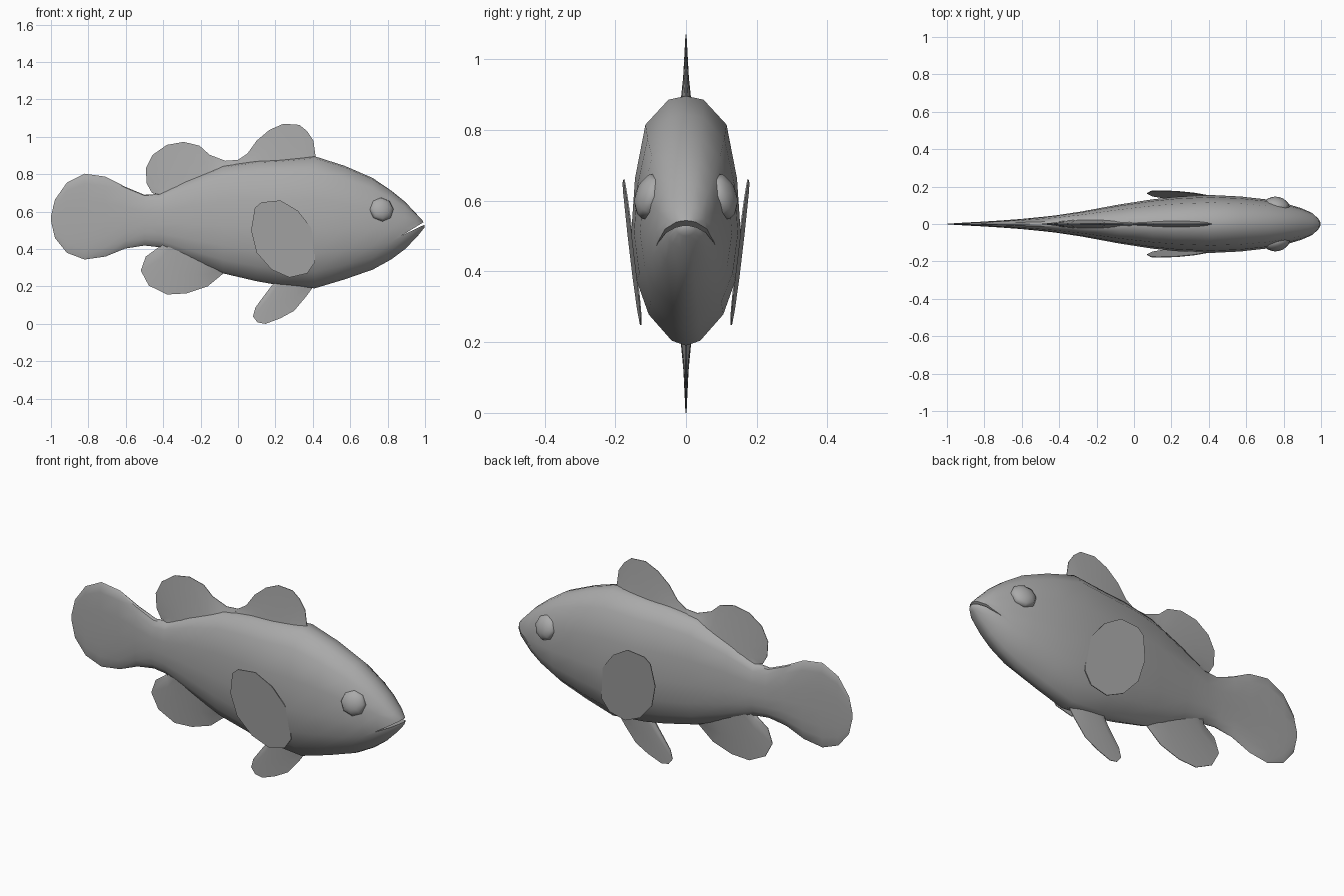
import bpy, bmesh, math
from mathutils import Vector

if "Cube" in bpy.data.objects:
    bpy.data.objects.remove(bpy.data.objects["Cube"])

grey = bpy.data.materials.new("fish grey")
grey.diffuse_color = (0.4, 0.4, 0.4, 1)
grey.use_nodes = True
grey.node_tree.nodes["Principled BSDF"].inputs["Base Color"].default_value = grey.diffuse_color


def finish(name, bm, angle=40):
    bmesh.ops.recalc_face_normals(bm, faces=bm.faces)
    me = bpy.data.meshes.new(name)
    bm.to_mesh(me)
    bm.free()
    me.materials.append(grey)
    ob = bpy.data.objects.new(name, me)
    bpy.context.collection.objects.link(ob)
    smooth(ob, angle)
    return ob


def smooth(ob, angle):
    bpy.ops.object.select_all(action='DESELECT')
    ob.select_set(True)
    bpy.context.view_layer.objects.active = ob
    bpy.ops.object.shade_smooth_by_angle(angle=math.radians(angle))


# Body and tail: one cross-section lofted along x (x, top, bottom, half width)
stations = [
    (-1.0, .575, .55, .001), (-.979, .664, .46, .003), (-.915, .755, .38, .007),
    (-.82, .803, .344, .012), (-.708, .787, .36, .019), (-.603, .733, .403, .027),
    (-.5, .69, .419, .037), (-.42, .695, .41, .046), (-.28, .765, .35, .067),
    (-.08, .845, .27, .104), (.1, .872, .228, .132), (.22, .878, .207, .145),
    (.41, .896, .19, .155), (.57, .845, .238, .147), (.72, .78, .29, .13),
    (.82, .712, .345, .107), (.893, .653, .40, .085), (.955, .587, .463, .058),
    (.985, .555, .50, .03), (.996, .535, .514, .010),
]
section = [(0, 1), (.32, .97), (.74, .77), (.93, .34), (1, -.11),
           (.9, -.48), (.68, -.75), (.26, -.96), (0, -1)]
section += [(-y, z) for y, z in section[-2:0:-1]]
bm = bmesh.new()
rings = []
for x, top, bot, w in stations:
    mid, h = (top + bot) / 2, (top - bot) / 2
    rings.append([bm.verts.new((x, y * w, mid + z * h)) for y, z in section])
n = len(section)
for a, b in zip(rings, rings[1:]):
    for i in range(n):
        j = (i + 1) % n
        bm.faces.new((a[i], a[j], b[j], b[i]))
bm.faces.new(rings[0])
bm.faces.new(rings[-1][::-1])
body = finish("body", bm)

# Mouth: slanted wedge cut from the snout
bm = bmesh.new()
outline = [(.875, .472), (1.03, .546), (1.03, .567)]
sides = [[bm.verts.new((x, y, z)) for x, z in outline] for y in (-.2, .2)]
bm.faces.new(sides[0])
bm.faces.new(sides[1])
for i in range(3):
    j = (i + 1) % 3
    bm.faces.new((sides[0][i], sides[0][j], sides[1][j], sides[1][i]))
cutter = finish("mouth_cutter", bm)
cutter.hide_render = True
cut = body.modifiers.new("mouth", 'BOOLEAN')
cut.operation, cut.object, cut.solver = 'DIFFERENCE', cutter, 'EXACT'
deps = bpy.context.evaluated_depsgraph_get()
body.data = bpy.data.meshes.new_from_object(body.evaluated_get(deps))
body.modifiers.clear()
bpy.data.objects.remove(cutter)
smooth(body, 40)


# Middle fins: thick at the root line inside the body, thin at the rim
def fin(name, rim, root_a, root_b, thick):
    bm = bmesh.new()
    a, b = Vector(root_a), Vector(root_b)
    skins = []
    for s in (-1, 1):
        row = []
        for i, p in enumerate(rim):
            r = a.lerp(b, i / (len(rim) - 1))
            m = r.lerp(Vector(p), .5)
            row.append([bm.verts.new((q[0], s * t, q[1]))
                        for q, t in ((r, thick), (m, thick * .4), (p, .0015))])
        for u, v in zip(row, row[1:]):
            for k in (0, 1):
                bm.faces.new((u[k], u[k + 1], v[k + 1], v[k]))
        skins.append(row)
    f, g = skins
    for i in range(len(rim) - 1):
        for k in (0, 2):
            bm.faces.new((f[i][k], f[i + 1][k], g[i + 1][k], g[i][k]))
    for i in (0, -1):
        for k in (0, 1):
            bm.faces.new((f[i][k], f[i][k + 1], g[i][k + 1], g[i][k]))
    return finish(name, bm)


fin("front_dorsal_fin",
    [(.415, .895), (.403, .98), (.37, 1.03), (.328, 1.064), (.243, 1.07),
     (.168, 1.037), (.1, .98), (.05, .91), (0, .877), (-.06, .865)],
    (.38, .84), (-.02, .82), .02)
fin("rear_dorsal_fin",
    [(0, .877), (-.067, .872), (-.152, .904), (-.205, .952), (-.29, .973), (-.38, .957),
     (-.456, .904), (-.493, .83), (-.488, .75), (-.46, .70), (-.42, .69)],
    (-.04, .82), (-.40, .665), .026)
fin("anal_fin",
    [(-.42, .413), (-.493, .36), (-.52, .285), (-.477, .205), (-.38, .157),
     (-.275, .163), (-.163, .2), (-.075, .272)],
    (-.39, .45), (-.08, .32), .03)
fin("pelvic_fin",
    [(.18, .205), (.093, .088), (.08, .04), (.104, .008), (.147, 0),
     (.227, .03), (.30, .07), (.365, .147), (.40, .195)],
    (.21, .24), (.37, .23), .018)

# Side fins: thin flat plates leaning out at the top and rear
paddle = [(.07, .5), (.09, .62), (.125, .65), (.227, .66), (.32, .605), (.39, .515),
          (.412, .45), (.412, .33), (.37, .27), (.275, .248), (.18, .29), (.1, .38)]
for side, label in ((-1, "right"), (1, "left")):
    bm = bmesh.new()
    plates = []
    for off in (0, .004):
        plates.append([bm.verts.new(
            (x, side * (.161 + off + .11 * (z - .5) - .035 * (x - .07)), z))
            for x, z in paddle])
        bm.faces.new(plates[-1])
    for i in range(len(paddle)):
        j = (i + 1) % len(paddle)
        bm.faces.new((plates[0][i], plates[0][j], plates[1][j], plates[1][i]))
    finish(label + "_pectoral_fin", bm, 30)

    # Eyes: low-poly flattened balls turned to follow the head
    bm = bmesh.new()
    bmesh.ops.create_uvsphere(bm, u_segments=8, v_segments=6, radius=1)
    eye = finish(label + "_eye", bm, 60)
    eye.scale = (.067, .067, .038)
    eye.rotation_euler = Vector((.25, side, .3)).to_track_quat('Z', 'Y').to_euler()
    eye.location = (.767, side * .104, .612)
